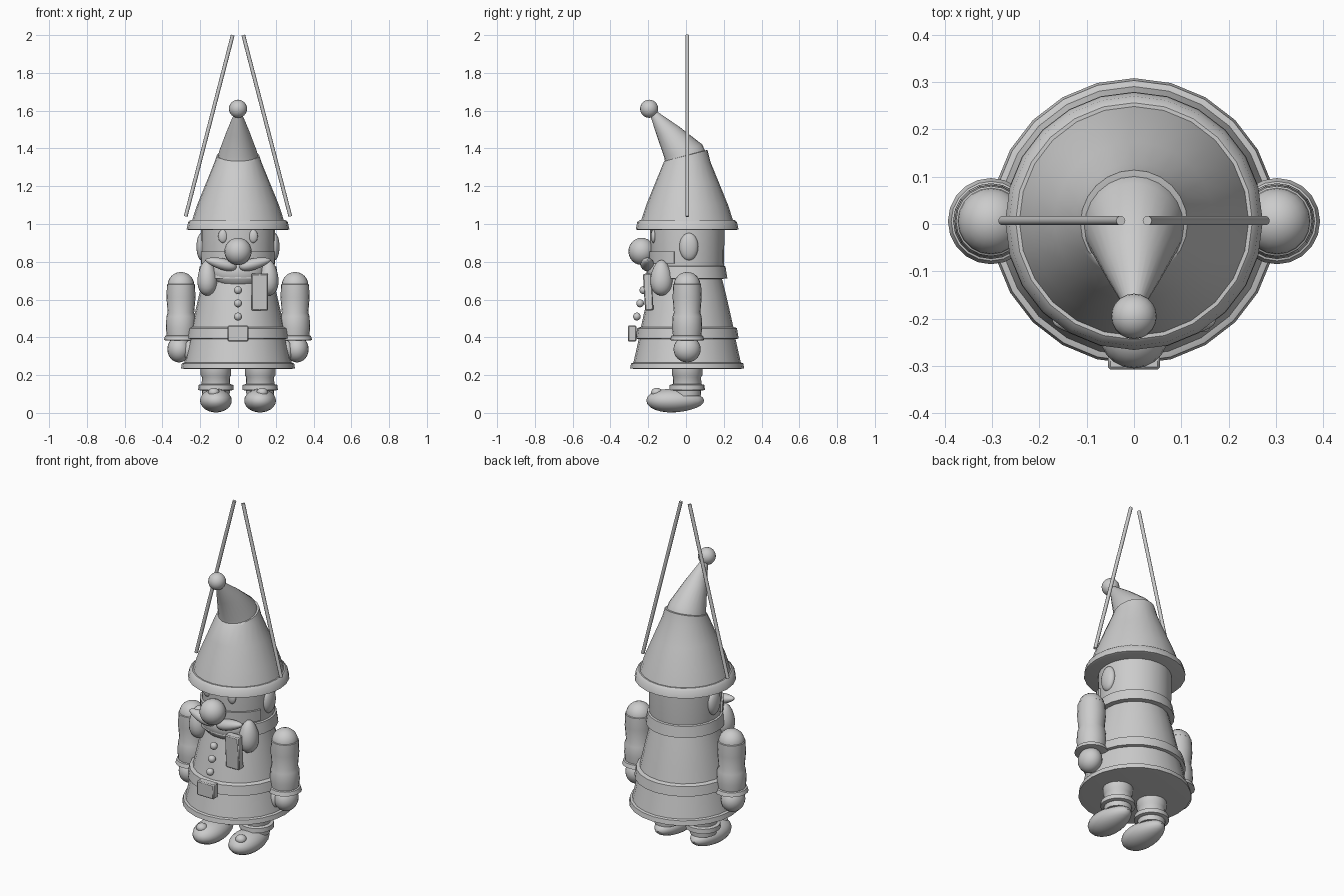
import bpy, bmesh, math
from mathutils import Vector, Matrix

if "Cube" in bpy.data.objects:
    bpy.data.objects.remove(bpy.data.objects["Cube"])

GREY = (0.6, 0.6, 0.6, 1)
grey = bpy.data.materials.new("plain grey")
grey.use_nodes = True
grey.diffuse_color = GREY
grey.node_tree.nodes["Principled BSDF"].inputs["Base Color"].default_value = GREY
YC = 0.006          # depth of the body axis


def finish(name, bm):
    bmesh.ops.recalc_face_normals(bm, faces=bm.faces)
    mesh = bpy.data.meshes.new(name)
    bm.to_mesh(mesh)
    bm.free()
    ob = bpy.data.objects.new(name, mesh)
    bpy.context.collection.objects.link(ob)
    mesh.materials.append(grey)
    bpy.ops.object.select_all(action='DESELECT')
    ob.select_set(True)
    bpy.context.view_layer.objects.active = ob
    bpy.ops.object.shade_smooth_by_angle(angle=math.radians(38))
    return ob


def loft(name, rings, x=0.0, n=24):
    """Closed skin over rings: (radius, z, y offset, tilt as height per depth)."""
    bm = bmesh.new()
    loops = []
    for ring in rings:
        r, z, y, tilt = (tuple(ring) + (0, 0))[:4]
        loop = []
        for i in range(n):
            a = math.tau * i / n
            dy = r * math.sin(a)
            loop.append(bm.verts.new((x + r * math.cos(a), YC + y + dy, z + tilt * dy)))
        loops.append(loop)
    for low, high in zip(loops, loops[1:]):
        for i in range(n):
            j = (i + 1) % n
            bm.faces.new((low[i], low[j], high[j], high[i]))
    bm.faces.new(loops[0])
    bm.faces.new(loops[-1])
    return finish(name, bm)


def blob(name, centre, radii, turn=0.0, axis='Y', taper=0.0):
    """Ellipsoid, optionally narrowed along its local x axis, then turned."""
    bm = bmesh.new()
    bmesh.ops.create_uvsphere(bm, u_segments=20, v_segments=12, radius=1)
    for v in bm.verts:
        k = 1 - taper * v.co.x
        v.co = Vector((v.co.x * radii[0], v.co.y * radii[1] * k, v.co.z * radii[2] * k))
    bm.transform(Matrix.Translation(centre) @ Matrix.Rotation(turn, 4, axis))
    return finish(name, bm)


def box(name, centre, size, turn=0.0):
    bm = bmesh.new()
    bmesh.ops.create_cube(bm, size=1)
    bmesh.ops.scale(bm, vec=size, verts=bm.verts)
    bmesh.ops.bevel(bm, geom=bm.edges[:], offset=min(size) * 0.12, segments=1, affect='EDGES')
    bm.transform(Matrix.Translation(centre) @ Matrix.Rotation(turn, 4, 'X'))
    return finish(name, bm)


def rod(name, start, end, radius):
    a, b = Vector(start), Vector(end)
    bm = bmesh.new()
    bmesh.ops.create_cone(bm, cap_ends=True, segments=10, radius1=radius,
                          radius2=radius, depth=(b - a).length)
    turn = (b - a).to_track_quat('Z', 'Y').to_matrix().to_4x4()
    bm.transform(Matrix.Translation((a + b) / 2) @ turn)
    return finish(name, bm)


# Hat: brim, crown, folded-over tip and bobble
loft("hat_brim", [(0.26, 0.968), (0.272, 0.972), (0.264, 1.01), (0.25, 1.022), (0.23, 1.022)])
loft("hat_crown", [(0.246, 1.01), (0.217, 1.1), (0.168, 1.22), (0.123, 1.33),
                   (0.113, 1.362, -0.005, 0.26), (0.1, 1.364, -0.005, 0.26)])
loft("hat_tip", [(0.108, 1.345, -0.008, 0.3), (0.1, 1.385, -0.02, 0.36),
                 (0.06, 1.49, -0.1, 0.4), (0.018, 1.59, -0.18, 0.4)])
blob("hat_bobble", (0, -0.195, 1.61), (0.048, 0.048, 0.048))

# Head, collar and coat
loft("head", [(0.19, 0.74), (0.196, 0.8), (0.197, 0.975)])
loft("collar", [(0.19, 0.71), (0.213, 0.712), (0.203, 0.775), (0.19, 0.78)])
loft("coat", [(0.25, 0.43), (0.228, 0.53), (0.205, 0.63), (0.182, 0.72)])
loft("belt", [(0.255, 0.39), (0.273, 0.394), (0.264, 0.448), (0.245, 0.456)])
loft("coat_skirt", [(0.288, 0.25), (0.252, 0.41)])
loft("coat_hem", [(0.28, 0.233), (0.302, 0.235), (0.297, 0.262), (0.28, 0.268)])
box("belt_buckle", (0, -0.285, 0.42), (0.11, 0.045, 0.085))
for i in range(3):
    blob(f"coat_button_{i + 1}", (0, -0.238 + 0.017 * -i + 0.012, 0.65 - 0.07 * i),
         (0.021, 0.02, 0.021))
box("hanging_flap", (0.115, -0.2, 0.64), (0.088, 0.045, 0.195), 0.06)

# Face
blob("nose", (0, -0.235, 0.855), (0.072, 0.07, 0.072))
blob("chin_beard", (0, -0.125, 0.745), (0.14, 0.085, 0.088))

# Whisker band around the front half of the face
bm = bmesh.new()
arc = []
for i in range(17):
    a = math.pi * (1.11 + 0.78 * i / 16)
    arc.append([bm.verts.new((r * math.cos(a), YC + r * math.sin(a), z))
                for r, z in ((0.185, 0.79), (0.205, 0.79), (0.208, 0.855), (0.185, 0.855))])
for a, b in zip(arc, arc[1:]):
    for i in range(4):
        j = (i + 1) % 4
        bm.faces.new((a[i], a[j], b[j], b[i]))
bm.faces.new(arc[0])
bm.faces.new(arc[-1])
finish("whisker_band", bm)

# Everything that comes in pairs
for side, s in (("left", 1), ("right", -1)):
    blob(f"{side}_eye", (s * 0.08, -0.172, 0.935), (0.025, 0.014, 0.035))
    blob(f"{side}_ear", (s * 0.192, 0.015, 0.88), (0.028, 0.05, 0.073))
    blob(f"{side}_moustache", (s * 0.09, -0.205, 0.79), (s * 0.085, 0.035, 0.03),
         -s * 0.25, taper=0.25)
    blob(f"{side}_beard_lock", (s * 0.162, -0.13, 0.715), (0.095, 0.058, 0.052),
         math.pi / 2, taper=-0.2)

    # Arm
    ax = s * 0.302
    blob(f"{side}_shoulder", (ax, YC, 0.675), (0.071, 0.071, 0.071))
    loft(f"{side}_sleeve", [(0.06, 0.69), (0.074, 0.68), (0.077, 0.61), (0.07, 0.53),
                            (0.077, 0.51), (0.08, 0.45), (0.074, 0.4)], ax, 20)
    loft(f"{side}_cuff", [(0.08, 0.383), (0.091, 0.386), (0.084, 0.408), (0.07, 0.412)], ax, 20)
    blob(f"{side}_hand", (s * 0.312, YC, 0.337), (0.062, 0.072, 0.07))
    blob(f"{side}_thumb", (s * 0.26, -0.03, 0.335), (0.028, 0.03, 0.05), -s * 0.15)

    # Leg
    lx = s * 0.117
    loft(f"{side}_leg", [(0.072, 0.09), (0.076, 0.14), (0.074, 0.19), (0.081, 0.2),
                         (0.081, 0.245)], lx, 20)
    loft(f"{side}_ankle_cuff", [(0.08, 0.118), (0.094, 0.122), (0.092, 0.148),
                                (0.075, 0.153)], lx, 20)
    blob(f"{side}_shoe", (lx, -0.057, 0.065), (0.153, 0.084, 0.062),
         math.pi / 2, 'Z', taper=0.14)
    blob(f"{side}_shoe_bobble", (s * 0.128, -0.155, 0.108), (0.03, 0.03, 0.025))

    # Hanging string
    rod(f"{side}_string", (s * 0.277, 0.007, 1.04), (s * 0.028, 0.007, 2.0), 0.01)
